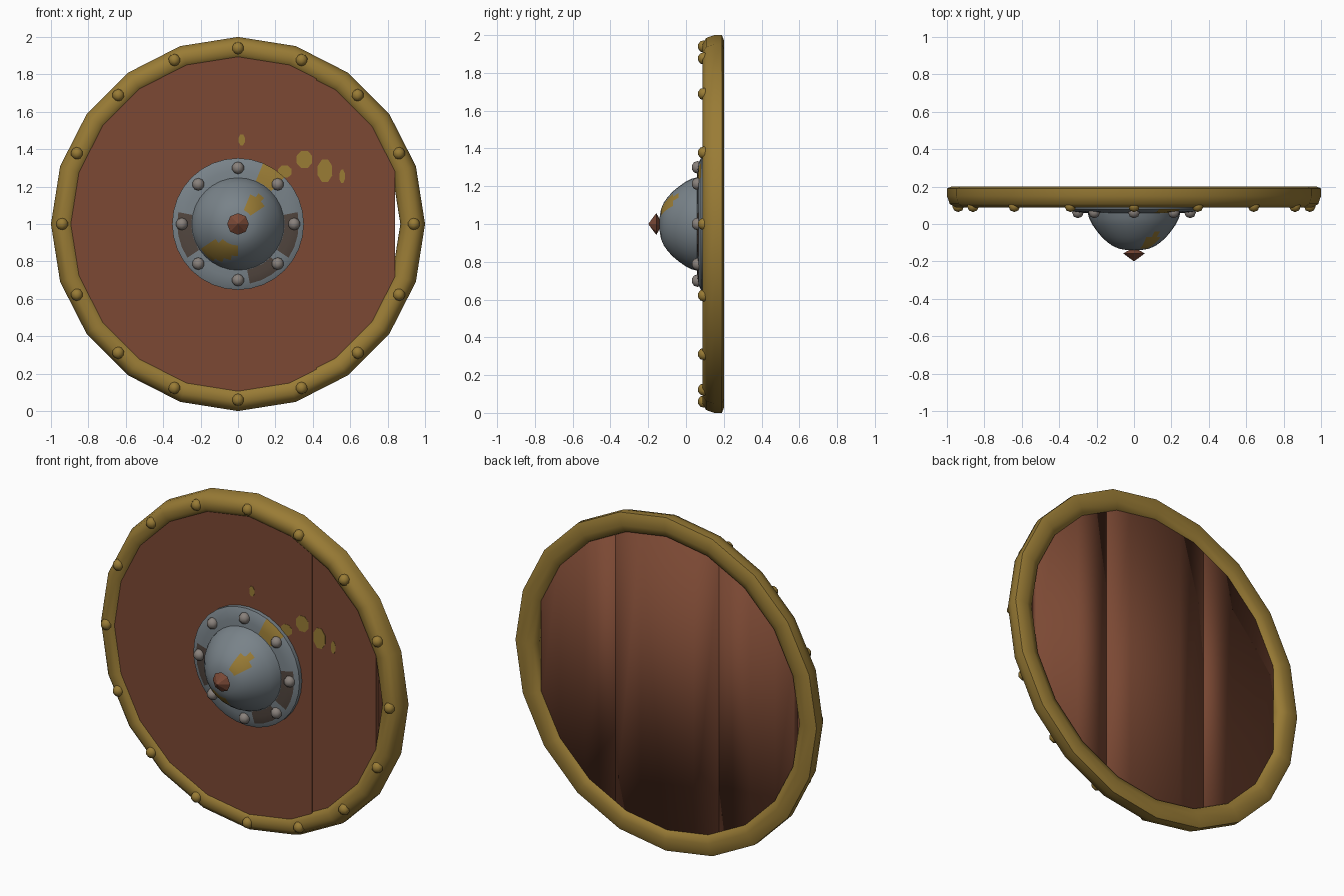
import bpy, bmesh, math

if "Cube" in bpy.data.objects:
    bpy.data.objects.remove(bpy.data.objects["Cube"])

def material(name, rgb):
    m = bpy.data.materials.new(name)
    m.diffuse_color = (*rgb, 1)
    m.use_nodes = True
    m.node_tree.nodes["Principled BSDF"].inputs["Base Color"].default_value = m.diffuse_color
    return m

wood = material("red_brown_wood", (0.20, 0.066, 0.034))
gold = material("dull_gold", (0.32, 0.20, 0.036))
steel = material("grey_steel", (0.19, 0.225, 0.25))
dark = material("dark_brown_stain", (0.085, 0.062, 0.05))
pale = material("pale_rivet_metal", (0.25, 0.22, 0.20))
rust = material("rust_spike", (0.20, 0.068, 0.038))
CZ = 1.0  # height of the shield centre

def finish(bm, name, mats, smooth=None):
    bmesh.ops.recalc_face_normals(bm, faces=bm.faces)
    me = bpy.data.meshes.new(name)
    bm.to_mesh(me)
    bm.free()
    for m in mats:
        me.materials.append(m)
    ob = bpy.data.objects.new(name, me)
    bpy.context.collection.objects.link(ob)
    if smooth:
        bpy.ops.object.select_all(action='DESELECT')
        bpy.context.view_layer.objects.active = ob
        ob.select_set(True)
        bpy.ops.object.shade_smooth_by_angle(angle=math.radians(smooth))
    return ob

def lathe(name, profile, sides, mats, closed=False, smooth=None, rule=None):
    """Spin (radius, y) points around the shield's y axis."""
    bm = bmesh.new()
    rings = []
    for r, y in profile:
        if r == 0:
            rings.append([bm.verts.new((0, y, CZ))] * sides)
        else:
            rings.append([bm.verts.new((r * math.sin(2 * math.pi * i / sides), y,
                                        CZ + r * math.cos(2 * math.pi * i / sides)))
                          for i in range(sides)])
    n = len(rings)
    for k in range(n if closed else n - 1):
        a, b = rings[k], rings[(k + 1) % n]
        for i in range(sides):
            j = (i + 1) % sides
            vs = list(dict.fromkeys((a[i], a[j], b[j], b[i])))
            bm.faces.new(vs)
    if rule:
        for f in bm.faces:
            c = f.calc_center_median()
            f.material_index = rule(c.x, c.y, c.z)
    return finish(bm, name, mats, smooth)

def prism(name, outline, y0, y1, mat):
    """Extrude an (x, z) outline from y0 to y1."""
    bm = bmesh.new()
    front = [bm.verts.new((x, y0, z)) for x, z in outline]
    back = [bm.verts.new((x, y1, z)) for x, z in outline]
    bm.faces.new(front)
    bm.faces.new(back)
    for i in range(len(front)):
        j = (i + 1) % len(front)
        bm.faces.new((front[i], front[j], back[j], back[i]))
    return finish(bm, name, [mat])

def board(name, x0, x1, y0, y1, radius=0.92, steps=14, smooth=None):
    """Round shield board cut off by two upright lines, built from upright strips."""
    a0, a1 = math.acos(x0 / radius), math.acos(x1 / radius)
    bm = bmesh.new()
    cols = []
    for i in range(steps + 1):
        a = a0 + (a1 - a0) * i / steps
        x, h = radius * math.cos(a), radius * math.sin(a)
        cols.append([bm.verts.new(p) for p in ((x, y0, CZ - h), (x, y0, CZ + h),
                                               (x, y1, CZ + h), (x, y1, CZ - h))])
    for a, b in zip(cols, cols[1:]):
        for k in range(4):
            j = (k + 1) % 4
            bm.faces.new((a[k], a[j], b[j], b[k]))
    bm.faces.new(cols[0])
    bm.faces.new(cols[-1])
    return finish(bm, name, [wood], smooth)

def rivets(name, angles, radius, y, size, mat):
    bm = bmesh.new()
    for deg in angles:
        a = math.radians(deg)
        res = bmesh.ops.create_uvsphere(bm, u_segments=8, v_segments=5, radius=size)
        bmesh.ops.translate(bm, verts=res["verts"],
                            vec=(radius * math.sin(a), y, CZ + radius * math.cos(a)))
    finish(bm, name, [mat], 50)

# front boards: a wide one and a narrower one that stops short of the rim
board("front_main_board", -0.919, 0.42, 0.104, 0.14)
board("front_right_board", 0.42, 0.84, 0.109, 0.14)

# flush back planks, softly shaded
board("back_left_plank", -0.84, -0.344, 0.14, 0.178, steps=3, smooth=180)
board("back_centre_plank", -0.344, 0.344, 0.14, 0.178, steps=4, smooth=180)
board("back_right_plank", 0.344, 0.84, 0.14, 0.178, steps=3, smooth=180)

# rounded rim
rim = [(1.0, 0.19), (1.0, 0.15), (0.985, 0.107), (0.955, 0.088), (0.915, 0.09),
       (0.882, 0.112), (0.868, 0.15), (0.885, 0.188), (0.925, 0.2), (0.975, 0.2)]
lathe("rim", rim, 20, [gold], closed=True, smooth=60)
quarter = [0, 21.2, 42.9, 66.3, 90]
half = quarter + [180 - a for a in quarter[:4]]
rivets("rim_rivets", half + [-a for a in half if 0 < a < 180], 0.94, 0.095, 0.033, gold)

# boss flange, stained in places
def flange_rule(x, y, z):
    z -= CZ
    if math.hypot(x, z) < 0.25 or y > 0.085:
        return 0
    a = math.degrees(math.atan2(z, x))
    if -38 < a < 16 or -75 < a < -50 or a < -148 or a > 165:
        return 1 if math.hypot(x, z) < 0.325 else 0
    return 2 if 50 < a < 66 else 0

lathe("boss_flange", [(0.22, 0.056), (0.25, 0.058), (0.285, 0.061), (0.325, 0.067),
                      (0.352, 0.08), (0.352, 0.106)],
      32, [steel, dark, gold], smooth=40, rule=flange_rule)

# boss dome with worn gold patches
def dome_rule(x, y, z):
    if math.hypot(x - 0.085, z - 1.105) < 0.05:
        return 1
    if math.hypot((x + 0.09) / 0.1, (z - 0.855) / 0.05) < 1:
        return 1
    return 0

lathe("boss_dome", [(0.25, 0.07), (0.24, 0.03), (0.222, -0.005), (0.197, -0.04), (0.172, -0.07),
                    (0.145, -0.095), (0.115, -0.117), (0.08, -0.132), (0.04, -0.139), (0, -0.14)],
      32, [steel, gold], smooth=60, rule=dome_rule)
rivets("boss_rivets", range(0, 360, 45), 0.3, 0.062, 0.033, pale)

# central spike
lathe("boss_spike", [(0, -0.13), (0.02, -0.137), (0.058, -0.157), (0, -0.2)], 8, [rust])

# gold wear marks on the boards (x, z, half width, half height, board front)
for i, (x, z, w, h, y) in enumerate([(0.02, 1.45, 0.018, 0.032, 0.104), (0.355, 1.345, 0.045, 0.05, 0.104),
                                     (0.25, 1.28, 0.04, 0.035, 0.104), (0.465, 1.285, 0.042, 0.065, 0.109),
                                     (0.557, 1.255, 0.016, 0.038, 0.109)]):
    pts = [(x + w * math.cos(math.pi * k / 4 + 0.4), z + h * math.sin(math.pi * k / 4 + 0.4))
           for k in range(8)]
    prism(f"wear_mark_{i + 1}", pts, y - 0.002, y + 0.002, gold)
